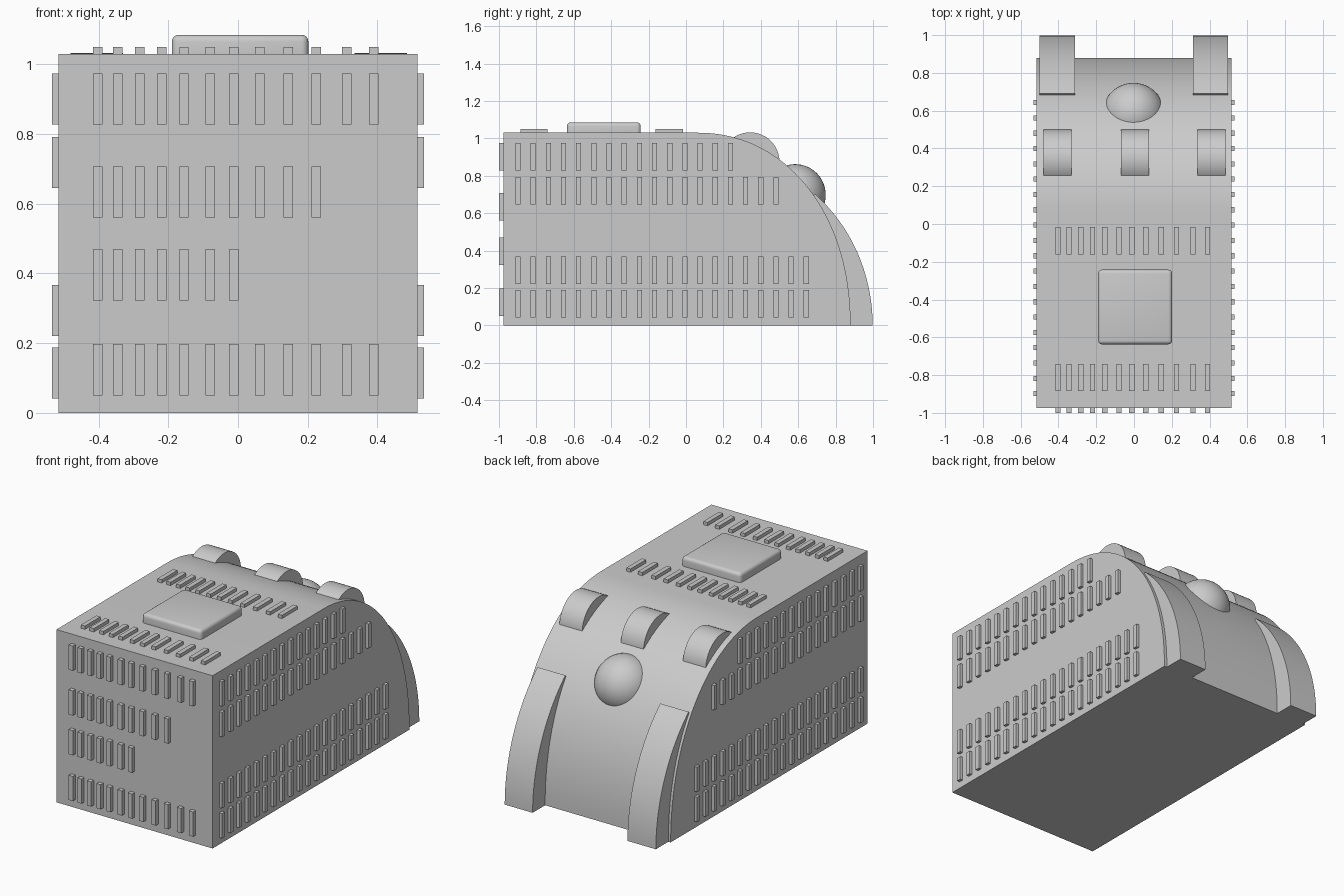
import bpy, bmesh, math
from mathutils import Matrix, Vector

if "Cube" in bpy.data.objects:
    bpy.data.objects.remove(bpy.data.objects["Cube"])


def finish(name, bm, angle=30):
    bmesh.ops.recalc_face_normals(bm, faces=bm.faces)
    me = bpy.data.meshes.new(name)
    bm.to_mesh(me)
    bm.free()
    ob = bpy.data.objects.new(name, me)
    bpy.context.collection.objects.link(ob)
    bpy.ops.object.select_all(action='DESELECT')
    ob.select_set(True)
    bpy.context.view_layer.objects.active = ob
    bpy.ops.object.shade_smooth_by_angle(angle=math.radians(angle))
    return ob


def add_box(bm, lo, hi):
    lo, hi = Vector(lo), Vector(hi)
    m = Matrix.Translation((lo + hi) / 2) @ Matrix.Diagonal((*(hi - lo), 1))
    return bmesh.ops.create_cube(bm, size=1, matrix=m)


def add_profile(bm, pts, x0, x1):
    """Extrude a (y, z) outline along x."""
    f = bm.faces.new([bm.verts.new((x0, y, z)) for y, z in pts])
    r = bmesh.ops.extrude_face_region(bm, geom=[f])
    verts = [v for v in r['geom'] if isinstance(v, bmesh.types.BMVert)]
    bmesh.ops.translate(bm, verts=verts, vec=(x1 - x0, 0, 0))


def arc(cy, cz, ry, rz, n, power=2.0):
    """Quarter superellipse from the top point to the outermost point."""
    out = []
    for i in range(n + 1):
        t = math.pi / 2 * i / n
        out.append((cy + ry * max(0, math.sin(t)) ** (2 / power),
                    cz + rz * max(0, math.cos(t)) ** (2 / power)))
    return out


# Main body: square front, flat top, rounded back
bm = bmesh.new()
add_profile(bm, [(-0.975, 0), (-0.975, 1.03)] + arc(0.06, 0, 0.82, 1.03, 40, 2.1), -0.515, 0.515)
finish("body", bm)

# Curved fenders on the rounded back
bm = bmesh.new()
curve = [p for p in arc(0.16, 0, 0.838, 0.905, 40) if p[0] > 0.69]
for x0, x1 in ((-0.5, -0.313), (0.313, 0.497)):
    add_profile(bm, [(0.8, 0), (0.6, 0.6), (0.69, 0.702)] + curve, x0, x1)
finish("fenders", bm)

# Three short drums sunk into the slope
for name, x in (("left", -0.405), ("middle", 0.005), ("right", 0.41)):
    bm = bmesh.new()
    m = Matrix.Translation((x, 0.343, 0.875)) @ Matrix.Rotation(math.pi / 2, 4, 'Y')
    bmesh.ops.create_cone(bm, cap_ends=True, segments=48, radius1=0.157,
                          radius2=0.157, depth=0.15, matrix=m)
    finish(name + "_drum", bm)

# Round dome below the middle drum
bm = bmesh.new()
bmesh.ops.create_uvsphere(bm, u_segments=48, v_segments=24, radius=0.164,
                          matrix=Matrix.Translation((-0.003, 0.583, 0.698)))
finish("dome", bm, 60)

# Roof hatch with rounded edges
bm = bmesh.new()
add_box(bm, (-0.19, -0.637, 0.98), (0.202, -0.242, 1.085))
bmesh.ops.bevel(bm, geom=bm.edges[:], offset=0.02, segments=4, profile=0.5, affect='EDGES')
finish("roof_hatch", bm, 40)

# Louvre rows share the same uneven x spacing on the roof and front
xs = [-0.403, -0.345, -0.282, -0.219, -0.155, -0.08,
      -0.012, 0.062, 0.144, 0.225, 0.312, 0.39]
W = 0.0135

bm = bmesh.new()
for y0, y1 in ((-0.885, -0.74), (-0.162, -0.015)):
    for x in xs:
        add_box(bm, (x - W, y0, 1.01), (x + W, y1, 1.05))
finish("roof_louvres", bm)

bm = bmesh.new()
for z0, count in ((0.827, 12), (0.56, 10), (0.323, 7), (0.05, 12)):
    for x in xs[:count]:
        add_box(bm, (x - W, -1.0, z0), (x + W, -0.95, z0 + 0.147))
finish("front_louvres", bm)

# Side louvres, mirrored
for name, s in (("left", -1), ("right", 1)):
    bm = bmesh.new()
    for z0, count in ((0.827, 15), (0.645, 18), (0.22, 20), (0.041, 20)):
        for i in range(count):
            y = -0.898 + 0.0811 * i
            a, b = sorted((s * 0.49, s * 0.533))
            add_box(bm, (a, y - W, z0), (b, y + W, z0 + 0.147))
    finish(name + "_side_louvres", bm)
